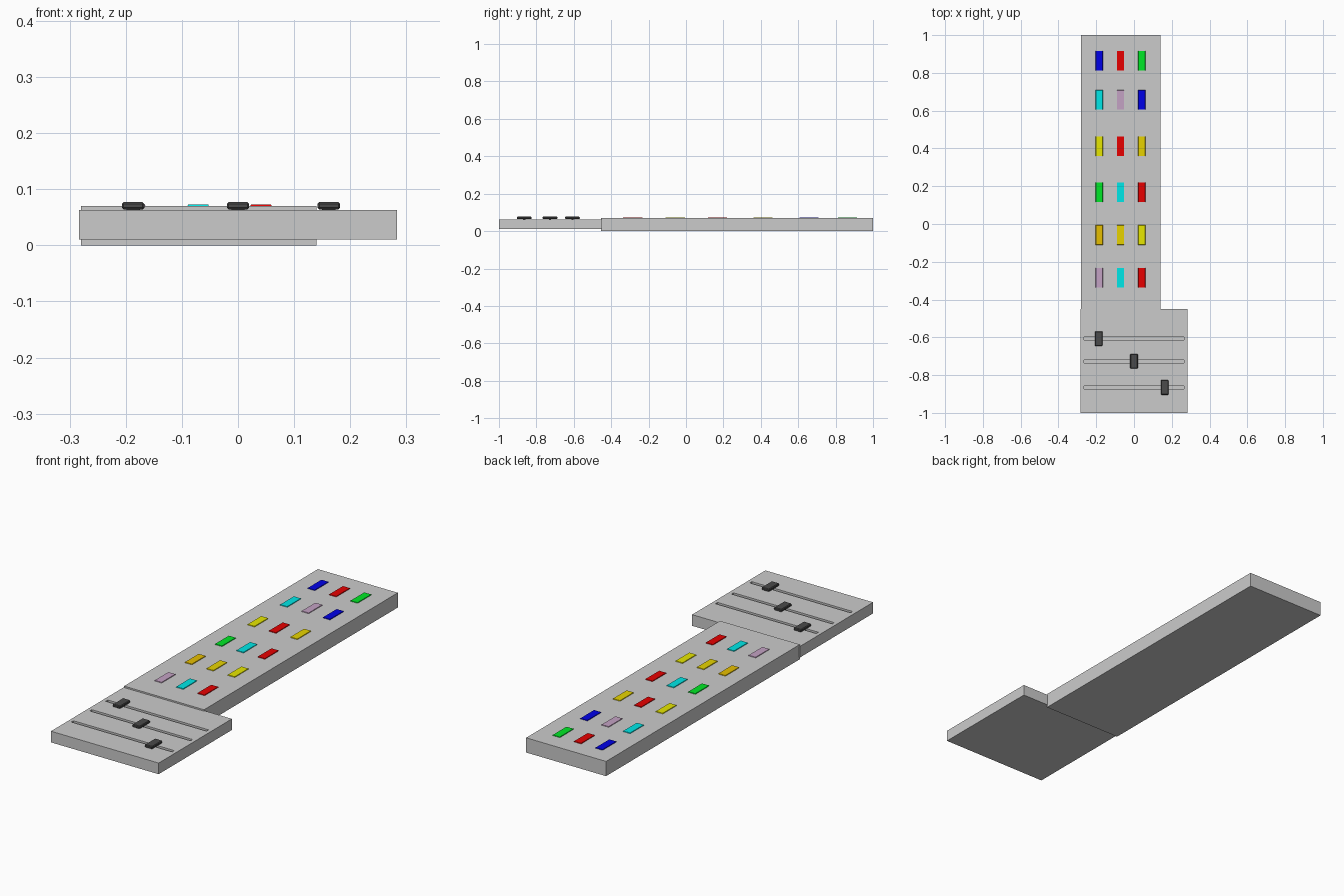
import bpy, bmesh

if "Cube" in bpy.data.objects:
    bpy.data.objects.remove(bpy.data.objects["Cube"])

PALETTE = {
    "blue": (0.0, 0.0, 0.8), "red": (0.8, 0.0, 0.0), "green": (0.0, 0.8, 0.02),
    "cyan": (0.0, 0.8, 0.8), "purple": (0.55, 0.36, 0.55), "yellow": (0.8, 0.8, 0.0),
    "gold": (0.8, 0.65, 0.0), "orange": (0.8, 0.52, 0.0), "charcoal": (0.07, 0.07, 0.07),
}
materials = {}
for colour, rgb in PALETTE.items():
    materials[colour] = bpy.data.materials.new(colour)
    materials[colour].diffuse_color = (*rgb, 1)


def add_boxes(bm, x0, x1, y0, y1, z0, z1, inset=0.0):
    """Add a box to bm; its top face is drawn in by inset."""
    ret = bmesh.ops.create_cube(bm, size=1)
    for v in ret["verts"]:
        i = inset if v.co.z > 0 else 0
        v.co = (x1 - i if v.co.x > 0 else x0 + i,
                y1 - i if v.co.y > 0 else y0 + i,
                z1 if v.co.z > 0 else z0)


def make_object(name, boxes, colour=None):
    bm = bmesh.new()
    for b in boxes:
        add_boxes(bm, *b)
    mesh = bpy.data.meshes.new(name)
    bm.to_mesh(mesh)
    bm.free()
    if colour:
        mesh.materials.append(materials[colour])
    obj = bpy.data.objects.new(name, mesh)
    bpy.context.collection.objects.link(obj)
    return obj


# Long button board and wider slider panel
make_object("button_board", [(-0.28, 0.14, -0.455, 1.0, 0.0, 0.07)])
panel = make_object("slider_panel", [(-0.283, 0.283, -1.0, -0.45, 0.01, 0.063)])

# Slider grooves cut into the panel
SLIDERS = [(-0.187, -0.607), (0.0, -0.727), (0.162, -0.865)]
cutter = make_object("groove_cutter", [(-0.265, 0.265, y - 0.008, y + 0.008, 0.05, 0.08)
                                       for _, y in SLIDERS])
cutter.hide_render = True
cutter.hide_set(True)
cut = panel.modifiers.new("grooves", "BOOLEAN")
cut.operation = "DIFFERENCE"
cut.solver = "EXACT"
cut.object = cutter

# Slider knobs with softened edges
for n, (x, y) in enumerate(SLIDERS, 1):
    knob = make_object(f"slider_knob_{n}",
                       [(x - 0.02, x + 0.02, y - 0.039, y + 0.039, 0.064, 0.077)], "charcoal")
    bevel = knob.modifiers.new("edges", "BEVEL")
    bevel.width = 0.003
    bevel.segments = 1
    # Stem joining the knob to its groove
    make_object(f"slider_stem_{n}",
                [(x - 0.012, x + 0.012, y - 0.006, y + 0.006, 0.05, 0.066)], "charcoal")

# Coloured buttons, three per row
ROWS = [
    (0.864, "blue red green"), (0.657, "cyan purple blue"), (0.412, "yellow red gold"),
    (0.168, "green cyan red"), (-0.058, "orange gold yellow"), (-0.285, "purple cyan red"),
]
for r, (y, colours) in enumerate(ROWS, 1):
    for c, (x, colour) in enumerate(zip((-0.184, -0.071, 0.041), colours.split()), 1):
        make_object(f"button_{r}_{c}",
                    [(x - 0.02, x + 0.02, y - 0.053, y + 0.053, 0.066, 0.073, 0.002)], colour)

for m in bpy.data.materials:
    if m.users and not m.is_grease_pencil:
        m.use_nodes = True
        m.node_tree.nodes["Principled BSDF"].inputs["Base Color"].default_value = m.diffuse_color
